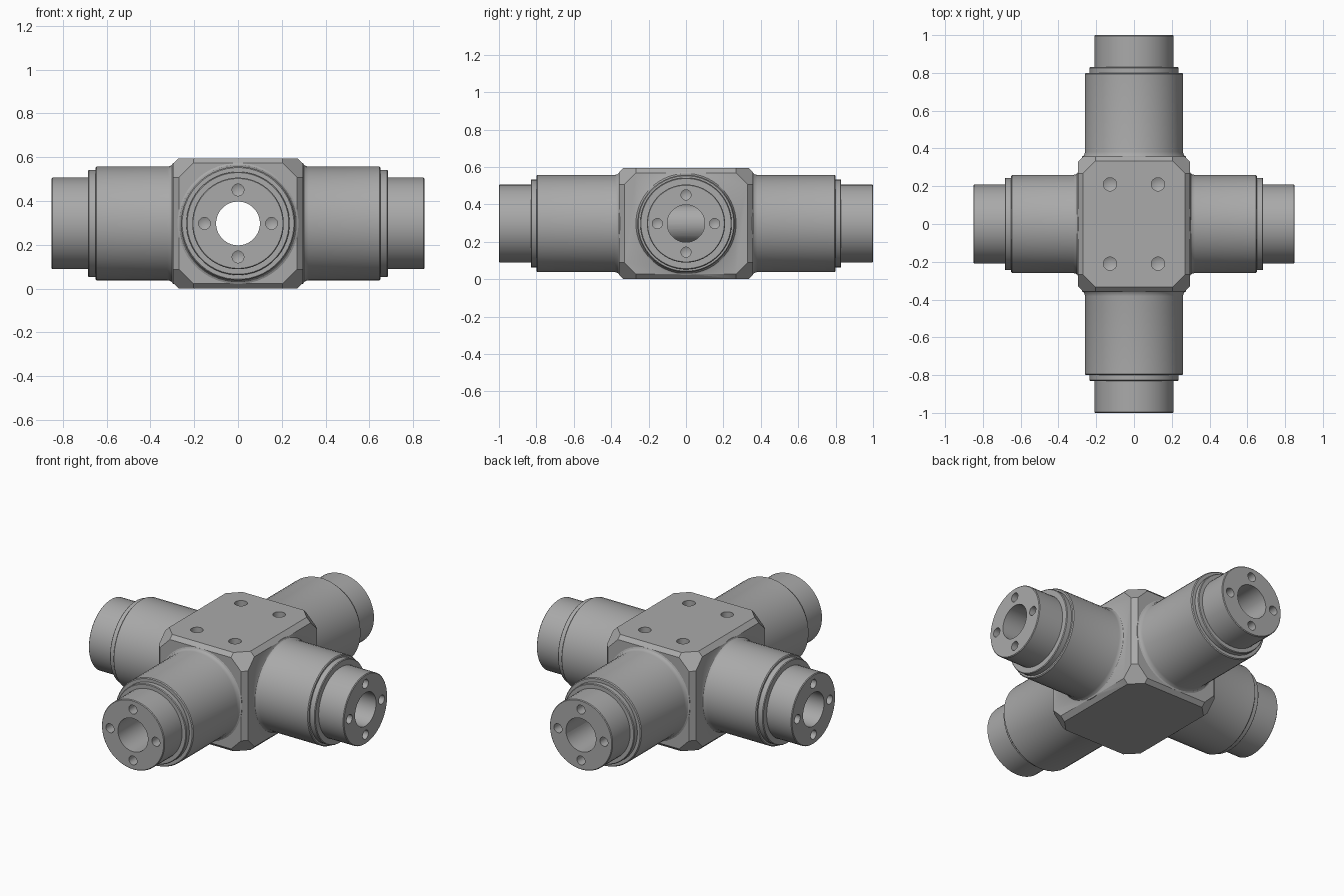
import bpy, bmesh, math
from mathutils import Vector, Matrix

if "Cube" in bpy.data.objects:
    bpy.data.objects.remove(bpy.data.objects["Cube"])

CZ = 0.2975            # height of the arm axes
HX, HY, HZ = 0.297, 0.357, 0.2975

steel = bpy.data.materials.new("grey_steel")
steel.diffuse_color = (0.4, 0.4, 0.4, 1)
steel.use_nodes = True
steel.node_tree.nodes["Principled BSDF"].inputs["Base Color"].default_value = steel.diffuse_color


def finish(bm, name):
    bmesh.ops.recalc_face_normals(bm, faces=bm.faces)
    me = bpy.data.meshes.new(name)
    bm.to_mesh(me)
    bm.free()
    me.materials.append(steel)
    ob = bpy.data.objects.new(name, me)
    bpy.context.collection.objects.link(ob)
    return ob


def lathe(name, profile, matrix, seg=48):
    """Closed solid from (radius, distance) points spun about local z."""
    bm = bmesh.new()
    rings = []
    for r, d in profile:
        if r == 0:
            rings.append([bm.verts.new(matrix @ Vector((0, 0, d)))])
        else:
            rings.append([bm.verts.new(matrix @ Vector((
                r * math.cos(2 * math.pi * (i + .5) / seg),
                r * math.sin(2 * math.pi * (i + .5) / seg), d))) for i in range(seg)])
    for a, b in zip(rings, rings[1:]):
        for i in range(seg):
            j = (i + 1) % seg
            if len(a) == 1:
                bm.faces.new((a[0], b[i], b[j]))
            elif len(b) == 1:
                bm.faces.new((a[i], a[j], b[0]))
            else:
                bm.faces.new((a[i], a[j], b[j], b[i]))
    for ring in (rings[0], rings[-1]):
        if len(ring) > 1:
            bm.faces.new(ring)
    return finish(bm, name)


def axis_matrix(direction, offset=(0, 0, 0)):
    rot = Vector(direction).to_track_quat('Z', 'Y').to_matrix().to_4x4()
    return Matrix.Translation(Vector((0, 0, CZ)) + Vector(offset)) @ rot


# Centre block: box with trimmed edges and corners
bm = bmesh.new()
bmesh.ops.create_cube(bm, size=2, matrix=Matrix.Diagonal((HX, HY, HZ, 1)))
planes = []
for s in (-1, 1):
    for t in (-1, 1):
        planes += [((s, t, 0), 0.627), ((s, 0, t), 0.568), ((0, s, t), 0.632)]
        planes += [((s, t, u), 0.836) for u in (-1, 1)]
for n, d in planes:
    n = Vector(n)
    bmesh.ops.bisect_plane(bm, geom=bm.verts[:] + bm.edges[:] + bm.faces[:], dist=1e-6,
                           plane_co=n * d / n.length_squared, plane_no=n, clear_outer=True)
    rim = [e for e in bm.edges if e.is_boundary]
    if rim:
        bmesh.ops.holes_fill(bm, edges=rim, sides=0)
bmesh.ops.translate(bm, verts=bm.verts, vec=(0, 0, CZ))
block = finish(bm, "cross_fitting")


# Double-ended arms: fillet, barrel, collar and stub
def arm_profile(face, barrel, collar, tip, collar_r):
    half = [(0.276, face - 0.004), (0.276, face), (0.268, face + 0.004),
            (0.263, face + 0.012), (0.26, face + 0.025),
            (0.26, barrel - 0.005), (0.255, barrel),
            (collar_r, barrel), (collar_r, collar - 0.004), (collar_r - 0.004, collar),
            (0.209, collar), (0.209, tip - 0.004), (0.205, tip)]
    return [(r, -d) for r, d in reversed(half)] + half


def inner_dip(profile):
    """Keep the hidden middle of the arm inside the block."""
    k = len(profile) // 2
    d = profile[k][1]
    return profile[:k] + [(0.25, -d), (0.25, d)] + profile[k:]


arms = [
    lathe("side_arms", inner_dip(arm_profile(HX, 0.65, 0.684, 0.85, 0.245)),
          axis_matrix((1, 0, 0))),
    lathe("end_arms", inner_dip(arm_profile(HY, 0.80, 0.83, 1.0, 0.236)),
          axis_matrix((0, 1, 0))),
]

# Cutters: through bores and drilled blind holes
cutters = []
for d in ((1, 0, 0), (0, 1, 0)):
    cutters.append(lathe("bore_cutter", [(0.1, -1.2), (0.1, 1.2)], axis_matrix(d), 48))


def drill(r, depth, direction, point):
    profile = [(0, -depth - 0.5 * r), (r, -depth), (r, 0.05)]
    cutters.append(lathe("drill_cutter", profile, axis_matrix(direction, point), 20))


for s in (-1, 1):
    for k in range(4):
        a, b = 0.153 * math.cos(k * math.pi / 2), 0.153 * math.sin(k * math.pi / 2)
        drill(0.027, 0.06, (s, 0, 0), (s * 0.85, a, b))
        drill(0.027, 0.06, (0, s, 0), (a, s * 1.0, b))
    for t in (-1, 1):
        drill(0.035, 0.06, (0, 0, 1), (s * 0.127, t * 0.21, HZ))

# Join the arms, then cut every hole
for ob, op in [(a, 'UNION') for a in arms] + [(c, 'DIFFERENCE') for c in cutters]:
    m = block.modifiers.new(ob.name, 'BOOLEAN')
    m.object, m.operation, m.solver = ob, op, 'EXACT'
bpy.context.view_layer.update()
result = bpy.data.meshes.new_from_object(
    block.evaluated_get(bpy.context.evaluated_depsgraph_get()))
block.modifiers.clear()
block.data = result
result.materials.clear()
result.materials.append(steel)
for ob in arms + cutters:
    bpy.data.objects.remove(ob)

bpy.context.view_layer.objects.active = block
block.select_set(True)
bpy.ops.object.shade_smooth_by_angle(angle=math.radians(28))
